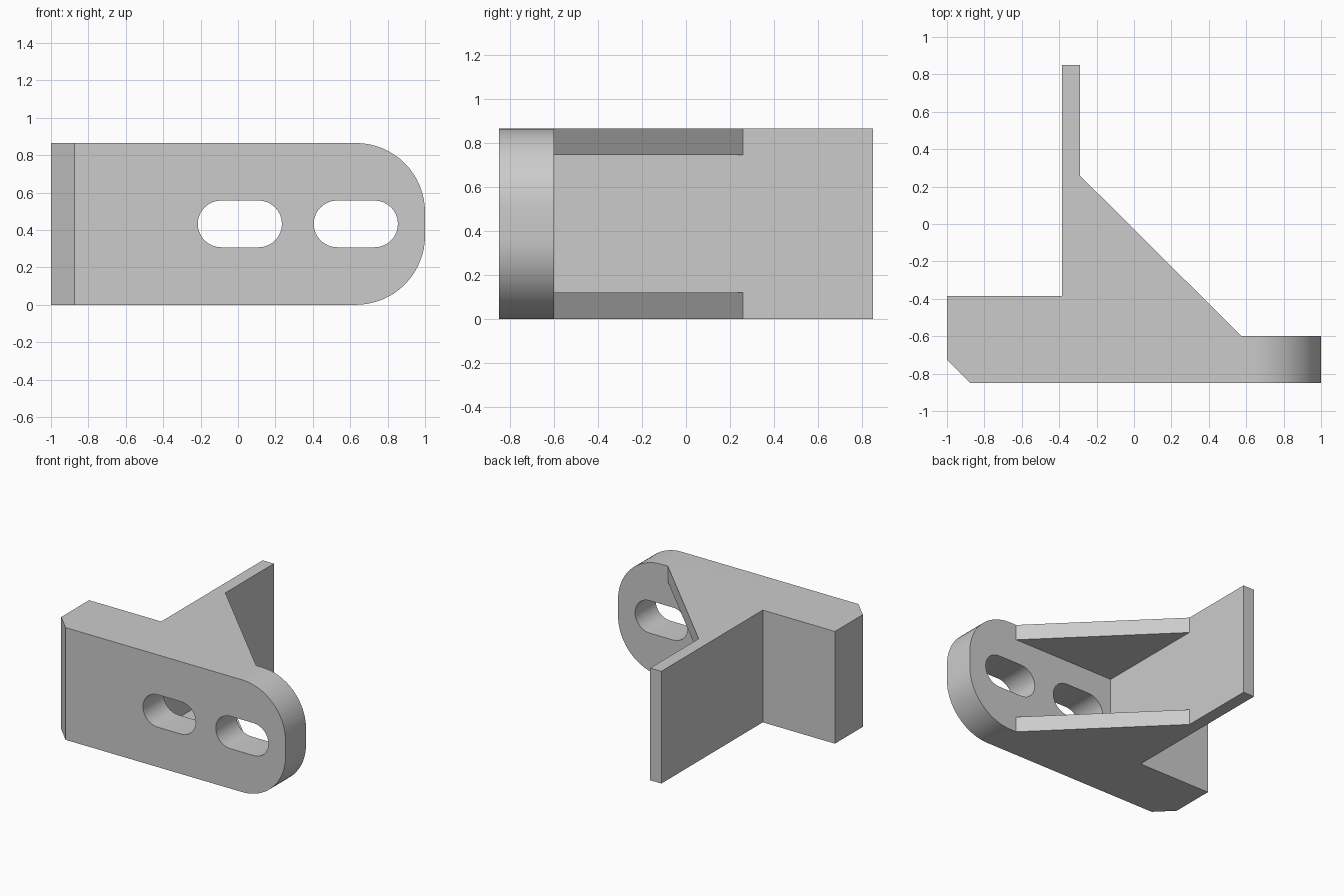
import bpy
import bmesh
import math
from mathutils import Vector

if "Cube" in bpy.data.objects:
    bpy.data.objects.remove(bpy.data.objects["Cube"], do_unlink=True)

HEIGHT = 0.865
FRONT, PLATE_BACK, REAR = -0.85, -0.60, 0.85
WALL_L, WALL_R = -0.385, -0.29
RIB = 0.12          # thickness of the top and bottom gussets

grey = bpy.data.materials.new("Light grey")
grey.use_nodes = True
colour = (0.6, 0.6, 0.6, 1)
grey.diffuse_color = colour
grey.node_tree.nodes["Principled BSDF"].inputs["Base Color"].default_value = colour


def prism(name, points, direction, round_end=0):
    """Extrude a closed outline of 3D points along a direction."""
    bm = bmesh.new()
    base = bm.faces.new([bm.verts.new(p) for p in points])
    grown = bmesh.ops.extrude_face_region(bm, geom=[base])["geom"]
    bmesh.ops.translate(bm, vec=Vector(direction),
                        verts=[v for v in grown if isinstance(v, bmesh.types.BMVert)])
    if round_end:
        ends = [e for e in bm.edges
                if all(v.co.x > 0.999 for v in e.verts)
                and abs(e.verts[0].co.z - e.verts[1].co.z) < 0.001]
        bmesh.ops.bevel(bm, geom=ends, offset=round_end, segments=16,
                        profile=0.5, affect='EDGES')
    bmesh.ops.recalc_face_normals(bm, faces=bm.faces)
    mesh = bpy.data.meshes.new(name)
    bm.to_mesh(mesh)
    bm.free()
    mesh.materials.append(grey)
    obj = bpy.data.objects.new(name, mesh)
    bpy.context.collection.objects.link(obj)
    return obj


# Bracket body: block, upright wall, gusset slope and rounded front plate
outline = [(-0.875, FRONT), (1, FRONT), (1, PLATE_BACK), (0.575, PLATE_BACK),
           (WALL_R, 0.26), (WALL_R, REAR), (WALL_L, REAR),
           (WALL_L, WALL_L), (-1, WALL_L), (-1, -0.725)]
bracket = prism("bracket", [(x, y, 0) for x, y in outline], (0, 0, HEIGHT), 0.37)

# Pocket that leaves a gusset at top and bottom
pocket = [(WALL_R, PLATE_BACK), (0.575, PLATE_BACK), (0.7, -0.5),
          (-0.2, 0.4), (WALL_R, 0.26)]
cutters = [prism("gusset_pocket_cutter", [(x, y, RIB) for x, y in pocket],
                 (0, 0, HEIGHT - 2 * RIB))]

# Two rounded slots through the front plate
RADIUS, HALF_STRAIGHT, STEPS = 0.125, 0.1, 16
for centre in (0.01, 0.63):
    points = []
    for side, start in ((1, -math.pi / 2), (-1, math.pi / 2)):
        for i in range(STEPS + 1):
            a = start + math.pi * i / STEPS
            points.append((centre + side * HALF_STRAIGHT + RADIUS * math.cos(a),
                           FRONT - 0.1, HEIGHT / 2 + RADIUS * math.sin(a)))
    cutters.append(prism("slot_cutter", points, (0, 0.45, 0)))

for cutter in cutters:
    cutter.hide_render = True
    cut = bracket.modifiers.new("cut", 'BOOLEAN')
    cut.operation = 'DIFFERENCE'
    cut.solver = 'EXACT'
    cut.object = cutter

# Bake the cuts, then smooth the curved faces only
bpy.context.view_layer.update()
graph = bpy.context.evaluated_depsgraph_get()
bracket_mesh = bpy.data.meshes.new_from_object(bracket.evaluated_get(graph))
bracket.modifiers.clear()
bracket.data = bracket_mesh
for cutter in cutters:
    bpy.data.objects.remove(cutter, do_unlink=True)

bpy.ops.object.select_all(action='DESELECT')
bracket.select_set(True)
bpy.context.view_layer.objects.active = bracket
bpy.ops.object.shade_smooth_by_angle(angle=math.radians(30))
